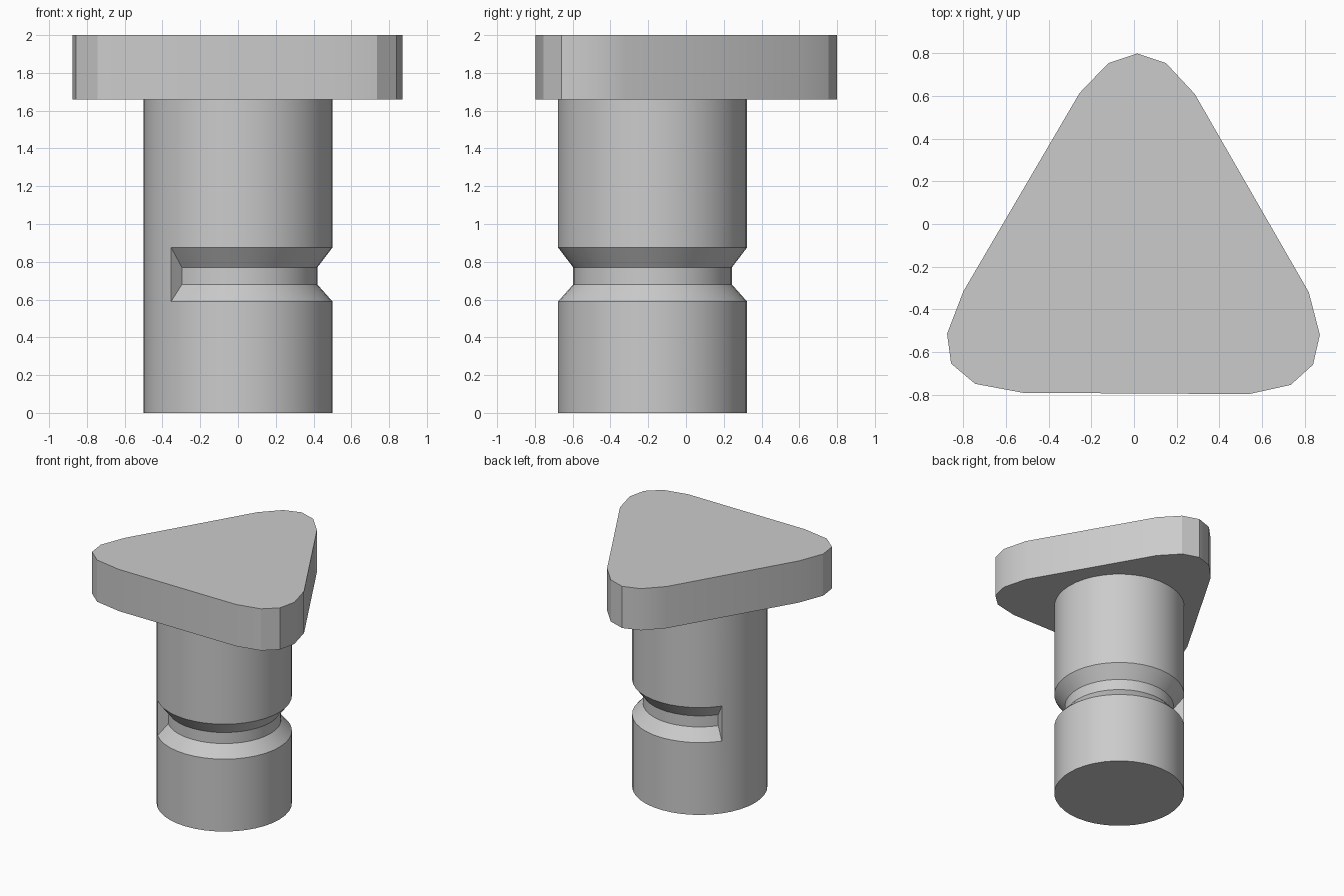
import bpy
import bmesh
from math import radians
from mathutils import Matrix, Vector

if "Cube" in bpy.data.objects:
    bpy.data.objects.remove(bpy.data.objects["Cube"], do_unlink=True)

grey = bpy.data.materials.new("light grey")
grey.use_nodes = True
colour = (0.6, 0.6, 0.6, 1)
grey.diffuse_color = colour
grey.node_tree.nodes["Principled BSDF"].inputs["Base Color"].default_value = colour


def finish(bm, name):
    bmesh.ops.recalc_face_normals(bm, faces=bm.faces)
    mesh = bpy.data.meshes.new(name)
    bm.to_mesh(mesh)
    bm.free()
    mesh.materials.append(grey)
    obj = bpy.data.objects.new(name, mesh)
    bpy.context.collection.objects.link(obj)
    bpy.ops.object.select_all(action="DESELECT")
    obj.select_set(True)
    bpy.context.view_layer.objects.active = obj
    bpy.ops.object.shade_smooth_by_angle(angle=radians(28))
    return obj


def sweep(bm, profile, start, steps, step_angle=9):
    """Turn a (radius, height) profile about the z axis over part of a circle."""
    turn = Matrix.Rotation(radians(start), 3, "Z")
    verts = [bm.verts.new(turn @ Vector((r, 0, z))) for r, z in profile]
    edges = [bm.edges.new(pair) for pair in zip(verts, verts[1:])]
    bmesh.ops.spin(bm, geom=verts + edges, cent=(0, 0, 0), axis=(0, 0, 1),
                   angle=radians(steps * step_angle), steps=steps)


# Shaft: grooved most of the way round, plain on its right side
R, CORE = 0.5, 0.42
Z0, Z1, TOP = 0.59, 0.875, 1.66
bm = bmesh.new()
sweep(bm, [(R, 0), (R, Z0), (CORE, 0.68), (CORE, 0.77), (R, Z1), (R, TOP)], 225, 31)
sweep(bm, [(R, 0), (R, Z0), (R, Z1), (R, TOP)], 144, 9)
bmesh.ops.remove_doubles(bm, verts=bm.verts, dist=0.0005)
# Close both discs and the two end walls of the groove
bmesh.ops.holes_fill(bm, edges=[e for e in bm.edges if e.is_boundary], sides=0)
shaft = finish(bm, "shaft")
shaft.location.y = -0.177

# Head: rounded triangular slab
outline = [(0.015, 0.8), (0.15, 0.755), (0.285, 0.61), (0.82, -0.32),
           (0.872, -0.52), (0.84, -0.66), (0.735, -0.755), (0.54, -0.798),
           (-0.52, -0.792), (-0.745, -0.75), (-0.858, -0.655),
           (-0.877, -0.515), (-0.8, -0.315), (-0.255, 0.615), (-0.12, 0.755)]
bm = bmesh.new()
base = bm.faces.new([bm.verts.new((x, y, TOP)) for x, y in outline])
grown = bmesh.ops.extrude_face_region(bm, geom=[base], use_keep_orig=True)
raised = [g for g in grown["geom"] if isinstance(g, bmesh.types.BMVert)]
bmesh.ops.translate(bm, verts=raised, vec=(0, 0, 2 - TOP))
finish(bm, "triangular_head")
